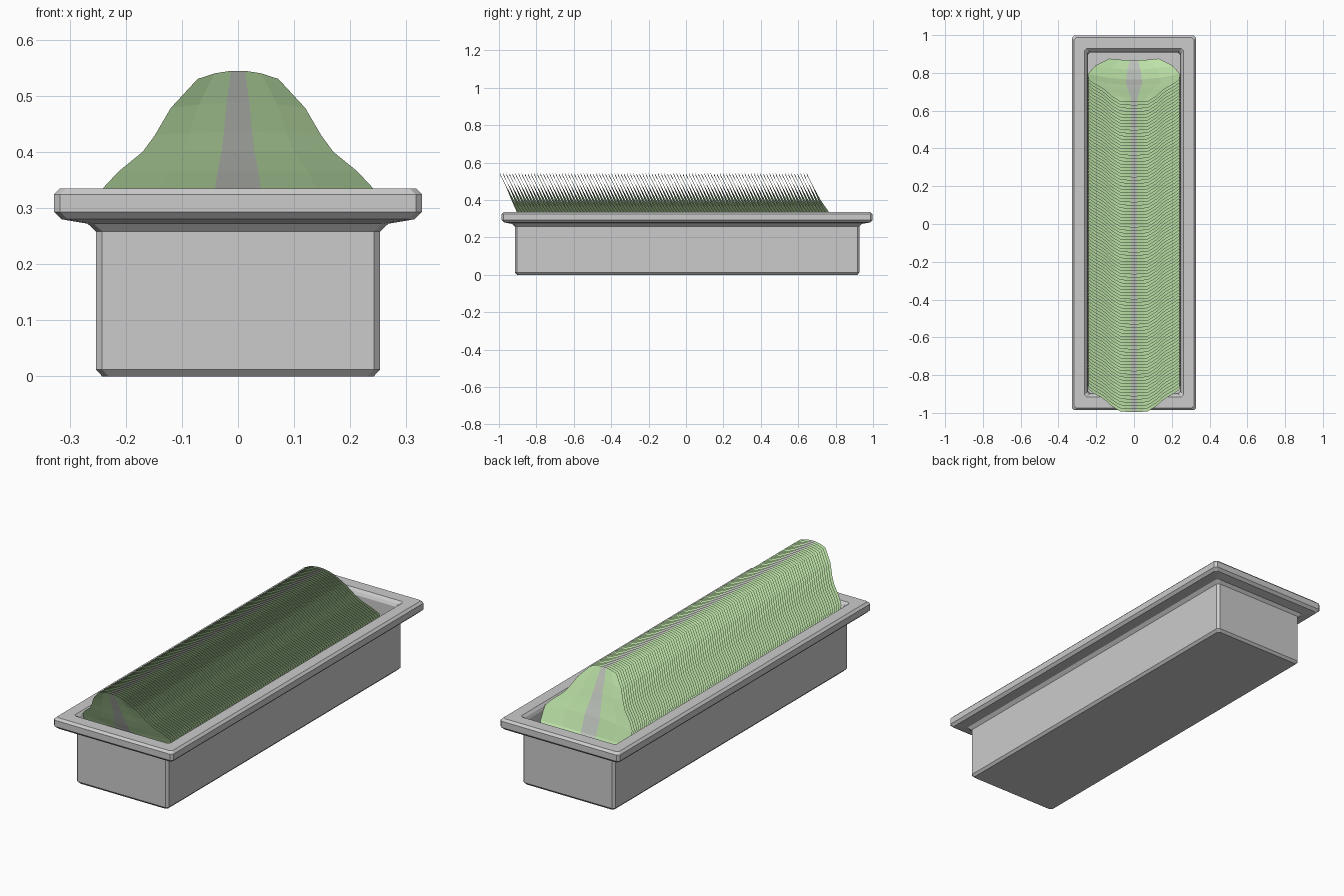
import bpy

if "Cube" in bpy.data.objects:
    bpy.data.objects.remove(bpy.data.objects["Cube"])

CENTRE_Y = 0.006


def material(name, color):
    m = bpy.data.materials.new(name)
    m.diffuse_color = color
    m.use_nodes = True
    m.node_tree.nodes["Principled BSDF"].inputs["Base Color"].default_value = m.diffuse_color
    return m


def add_mesh(name, verts, faces):
    me = bpy.data.meshes.new(name)
    me.from_pydata(verts, [], faces)
    me.update()
    ob = bpy.data.objects.new(name, me)
    bpy.context.collection.objects.link(ob)
    return ob


# planter trough: chamfered rectangles (half x, half y, z), outside then inside
rings = [(.242, .910, 0), (.253, .921, .012), (.253, .921, .258),
         (.268, .934, .272), (.315, .979, .280), (.328, .992, .293),
         (.328, .992, .324), (.317, .981, .335), (.262, .922, .335),
         (.251, .911, .324), (.245, .903, .310), (.243, .901, .025)]
verts, faces = [], []
c = 0.011
for hx, hy, z in rings:
    for x, y in [(hx - c, -hy), (hx, c - hy), (hx, hy - c), (hx - c, hy),
                 (c - hx, hy), (-hx, hy - c), (-hx, c - hy), (c - hx, -hy)]:
        verts.append((x, y + CENTRE_Y, z))
for r in range(len(rings) - 1):
    for i in range(8):
        j = (i + 1) % 8
        a, b = r * 8, (r + 1) * 8
        faces.append((a + i, a + j, b + j, b + i))
faces.append(tuple(range(7, -1, -1)))
last = (len(rings) - 1) * 8
faces.append(tuple(range(last, last + 8)))
add_mesh("planter_trough", verts, faces)

# leaf rows: edge height, half width, crown at the middle, backward lean
rows = [(.530, .072, .015, .000), (.478, .120, .010, .025),
        (.430, .148, .006, .047), (.400, .170, .003, .060),
        (.365, .213, .000, .076), (.335, .241, .000, .090),
        (.270, .243, -.015, .120), (.205, .205, -.030, .172),
        (.155, .130, -.035, .222)]
cols = [-1, -.58, -.17, .17, .58, 1]
n = len(cols)
verts, faces = [], []
for z, w, crown, lean in rows:
    for u in cols:
        wing = 0.5 * (u * w) ** 2
        verts.append((u * w, .645 + lean + wing, z + crown * (1 - u * u)))
for r in range(len(rows) - 1):
    for i in range(n - 1):
        a = r * n + i
        faces.append((a, a + 1, a + n + 1, a + n))
leaf = add_mesh("leaf_row", verts, faces)
leaf.data.materials.append(material("leaf_green", (.52, .78, .40, 1)))
leaf.data.materials.append(material("leaf_rib", (.55, .58, .53, 1)))
for i, p in enumerate(leaf.data.polygons):
    p.material_index = 1 if i % (n - 1) == 2 else 0
leaf.data.flip_normals()

# repeat the leaf along the trough
COUNT = 100
arr = leaf.modifiers.new("row", 'ARRAY')
arr.count = COUNT
arr.use_relative_offset = False
arr.use_constant_offset = True
arr.constant_offset_displace = (0, -1.64 / (COUNT - 1), 0)
